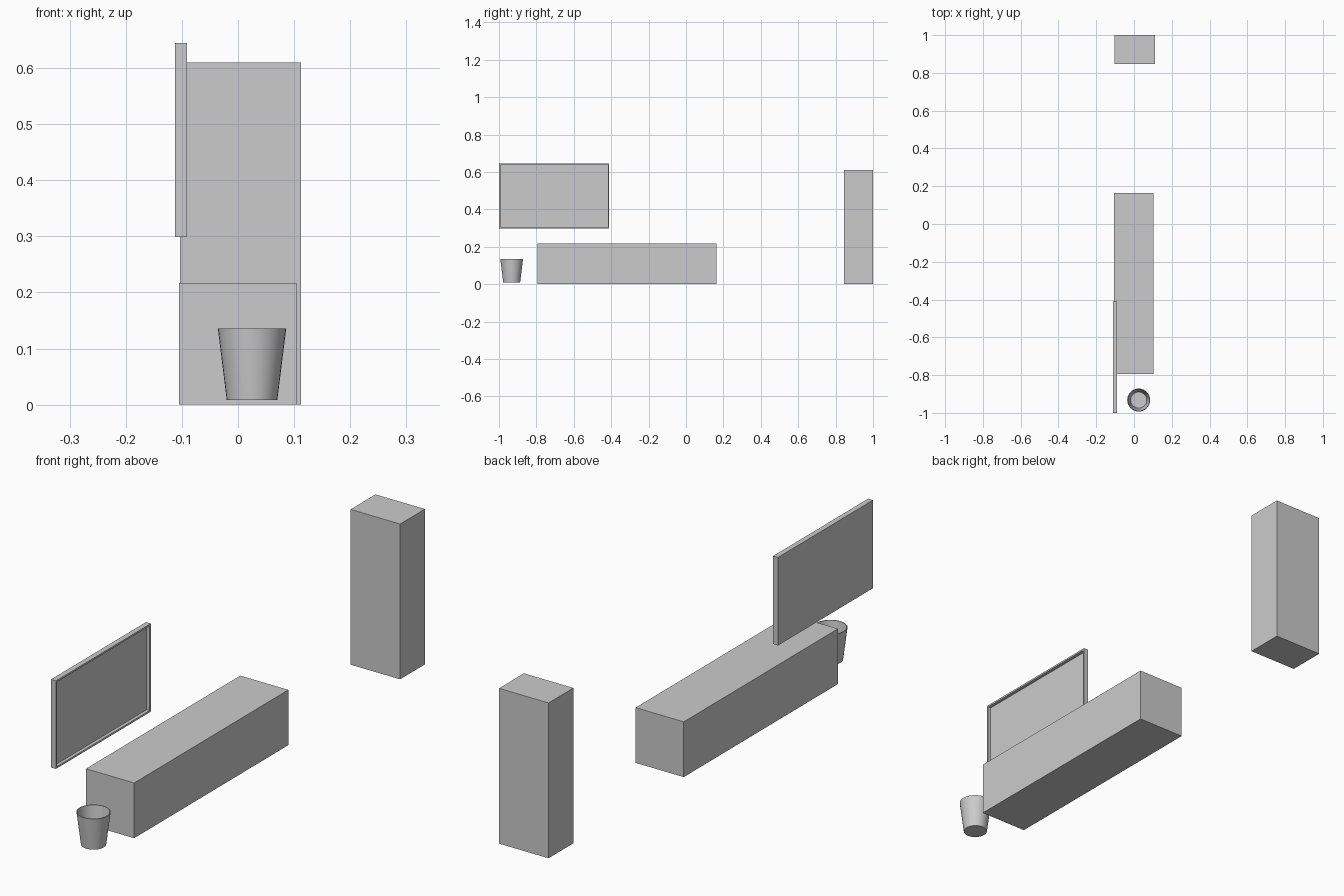
import bpy, bmesh, math

if "Cube" in bpy.data.objects:
    bpy.data.objects.remove(bpy.data.objects["Cube"])


def add_object(name, bm):
    bmesh.ops.recalc_face_normals(bm, faces=bm.faces)
    mesh = bpy.data.meshes.new(name)
    bm.to_mesh(mesh)
    bm.free()
    obj = bpy.data.objects.new(name, mesh)
    bpy.context.collection.objects.link(obj)
    return obj


def box_mesh(lo, hi):
    bm = bmesh.new()
    bmesh.ops.create_cube(bm, size=1)
    for v in bm.verts:
        v.co = [(a + b) / 2 + c * (b - a) for a, b, c in zip(lo, hi, v.co)]
    return bm


# Tall cabinet and low bench
add_object("tall_cabinet", box_mesh((-0.103, 0.846, 0), (0.112, 1.0, 0.61)))
add_object("low_bench", box_mesh((-0.105, -0.793, 0), (0.104, 0.164, 0.217)))

# Wall screen: slab with a thin rim around a recessed panel facing +x
bm = box_mesh((-0.112, -1.0, 0.299), (-0.091, -0.411, 0.645))
bm.normal_update()
panel = max(bm.faces, key=lambda f: f.calc_center_median().x)
bmesh.ops.inset_region(bm, faces=[panel], thickness=0.010)
recess = bmesh.ops.extrude_discrete_faces(bm, faces=[panel])["faces"][0]
bmesh.ops.translate(bm, verts=recess.verts, vec=(-0.013, 0, 0))
add_object("wall_screen", bm)

# Waste bin: tapered hollow profile turned about its axis
profile = [(0, 0.008), (0.045, 0.008), (0.061, 0.136), (0.058, 0.136),
           (0.0425, 0.012), (0, 0.012)]
bm = bmesh.new()
verts = [bm.verts.new((r, 0, z)) for r, z in profile]
edges = [bm.edges.new(pair) for pair in zip(verts, verts[1:])]
bmesh.ops.spin(bm, geom=verts + edges, axis=(0, 0, 1), cent=(0, 0, 0),
               angle=math.tau, steps=32, use_duplicate=False)
bmesh.ops.remove_doubles(bm, verts=bm.verts, dist=1e-5)
waste_bin = add_object("waste_bin", bm)
waste_bin.location = (0.025, -0.932, 0)
bpy.context.view_layer.objects.active = waste_bin
waste_bin.select_set(True)
bpy.ops.object.shade_smooth_by_angle(angle=math.radians(35))
